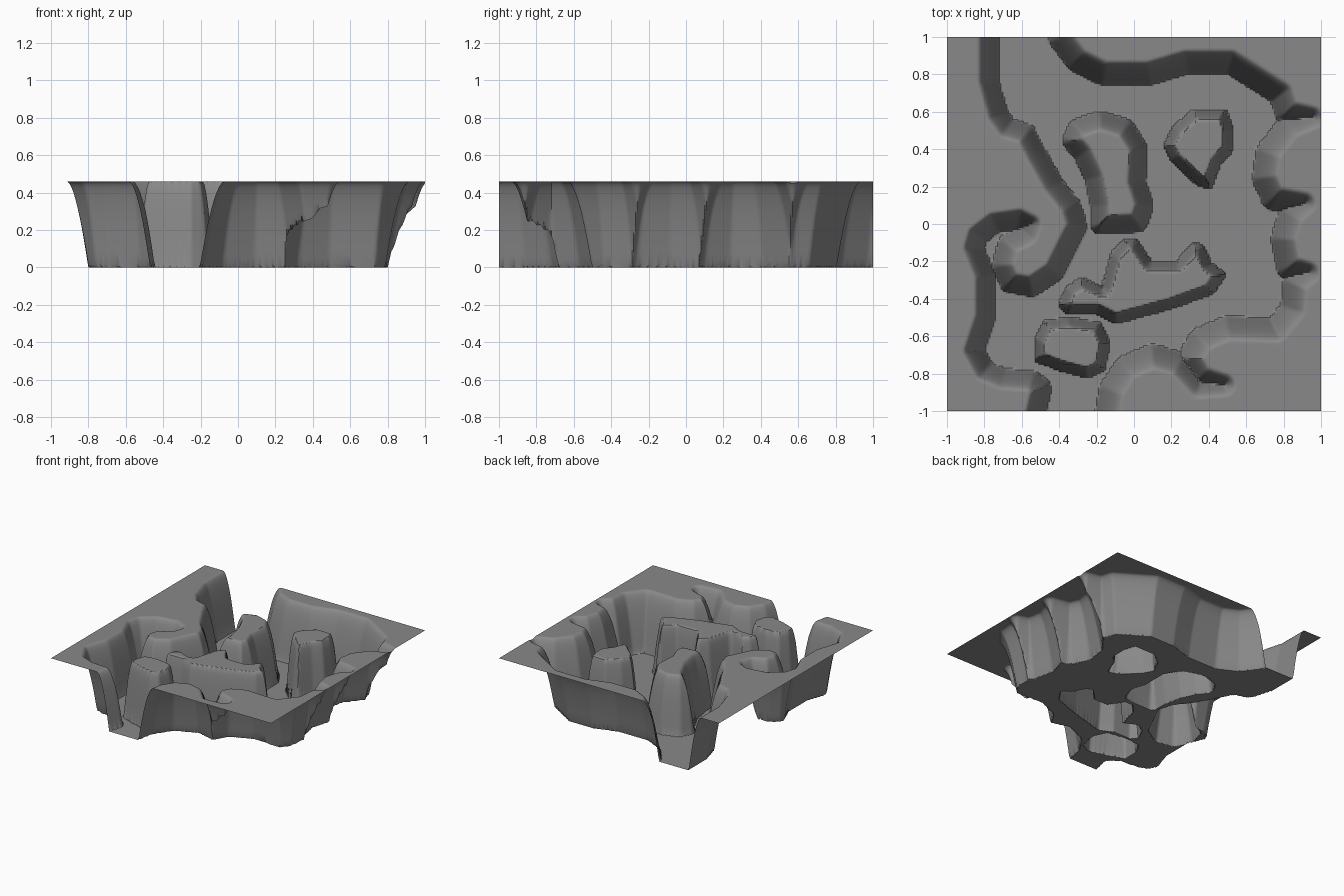
import bpy
import bmesh
from math import hypot

if "Cube" in bpy.data.objects:
    bpy.data.objects.remove(bpy.data.objects["Cube"], do_unlink=True)

CELLS = 200          # grid cells along each side
HEIGHT = 0.46        # plateau height above the canyon floor

# Plan outlines of the high ground, in hundredths of a unit
west_plateau = [
    (-78, 130), (-78, 76), (-73, 58), (-68, 51), (-58, 48), (-52, 36),
    (-43, 20), (-34, 9), (-31, -1), (-37, -13), (-43, -25), (-55, -33),
    (-66, -31), (-70, -22), (-67, -11), (-57, -6), (-55, 0), (-61, 3),
    (-75, 1), (-84, -6), (-86, -13), (-80, -28), (-80, -50), (-86, -68),
    (-80, -79), (-70, -83), (-55, -84), (-50, -88), (-53, -101),
    (-53, -130), (-300, -130), (-300, 130)]
east_plateau = [
    (-39, 130), (-39, 100), (-30, 88), (-16, 81), (8, 81), (28, 87),
    (52, 87), (68, 77), (79, 70), (82, 60), (95, 57), (83, 52), (72, 38),
    (70, 25), (75, 14), (91, 11), (84, 5), (80, -8), (83, -23), (93, -26),
    (86, -32), (85, -46), (76, -57), (50, -56), (36, -62), (30, -72),
    (36, -82), (48, -86), (35, -87), (24, -75), (10, -71), (-4, -77),
    (-12, -89), (-14, -101), (-14, -130), (300, -130), (300, 130)]
north_mesa = [
    (-33, 45), (-30, 51), (-18, 55), (-5, 51), (2, 40), (1, 22), (5, 10),
    (2, 1), (-18, 0), (-18, 10), (-21, 25), (-27, 38)]
east_mesa = [
    (16, 42), (21, 52), (32, 61), (49, 61), (53, 50), (52, 39), (46, 32),
    (41, 19), (34, 21), (20, 34)]
long_mesa = [
    (-40, -43), (-36, -34), (-28, -29), (-17, -34), (-12, -16), (-5, -8),
    (1, -8), (9, -20), (23, -20), (32, -10), (37, -12), (41, -21),
    (49, -27), (42, -37), (20, -45), (-10, -53), (-20, -48), (-36, -48)]
south_mesa = [
    (-53, -62), (-48, -52), (-35, -50), (-18, -53), (-13, -64),
    (-16, -78), (-25, -82), (-40, -78), (-53, -73)]


class HighGround:
    """A raised region: its outline, slope width and foot offset."""

    def __init__(self, outline, slope, foot):
        pts = [(x / 100, y / 100) for x, y in outline]
        self.slope, self.foot = slope, foot
        self.edges = []
        for (ax, ay), (bx, by) in zip(pts, pts[1:] + pts[:1]):
            ex, ey = bx - ax, by - ay
            self.edges.append((ax, ay, ex, ey, ex * ex + ey * ey))
        xs, ys = zip(*pts)
        self.bounds = (min(xs) - foot, max(xs) + foot,
                       min(ys) - foot, max(ys) + foot)

    def rise(self, x, y):
        """Position up the slope: 0 or less is floor, 1 or more is top."""
        x0, x1, y0, y1 = self.bounds
        if not (x0 < x < x1 and y0 < y < y1):
            return 0
        inside, nearest = False, 9
        for ax, ay, ex, ey, length2 in self.edges:
            px, py = x - ax, y - ay
            t = max(0, min(1, (px * ex + py * ey) / length2))
            dx, dy = px - t * ex, py - t * ey
            nearest = min(nearest, dx * dx + dy * dy)
            if (py < 0) != (py < ey) and px < ex * py / ey:
                inside = not inside
        distance = hypot(nearest ** 0.5, 0)
        return ((distance if inside else -distance) + self.foot) / self.slope


def wall_profile(t):
    """Steep at the foot, flaring out towards the rim."""
    t = max(0, min(1, t))
    return HEIGHT * (1 - (1 - t) ** 1.8)


regions = [
    HighGround(west_plateau, 0.11, 0.055),
    HighGround(east_plateau, 0.13, 0.065),
    HighGround(north_mesa, 0.10, 0.05),
    HighGround(east_mesa, 0.055, 0),
    HighGround(long_mesa, 0.055, 0),
    HighGround(south_mesa, 0.055, 0)]

# Open terrain sheet, raised by the regions
bm = bmesh.new()
bmesh.ops.create_grid(bm, x_segments=CELLS, y_segments=CELLS, size=1)
for v in bm.verts:
    v.co.z = wall_profile(max(r.rise(v.co.x, v.co.y) for r in regions))
mesh = bpy.data.meshes.new("canyon_terrain")
bm.to_mesh(mesh)
bm.free()
terrain = bpy.data.objects.new("canyon_terrain", mesh)
bpy.context.collection.objects.link(terrain)

# Plain grey stone
stone = bpy.data.materials.new("grey_stone")
stone.use_nodes = True
grey = (0.25, 0.25, 0.25, 1)
stone.diffuse_color = grey
stone.node_tree.nodes["Principled BSDF"].inputs["Base Color"].default_value = grey
mesh.materials.append(stone)

# Soft slopes with crisp rims
bpy.ops.object.select_all(action='DESELECT')
terrain.select_set(True)
bpy.context.view_layer.objects.active = terrain
bpy.ops.object.shade_smooth_by_angle(angle=0.7)
